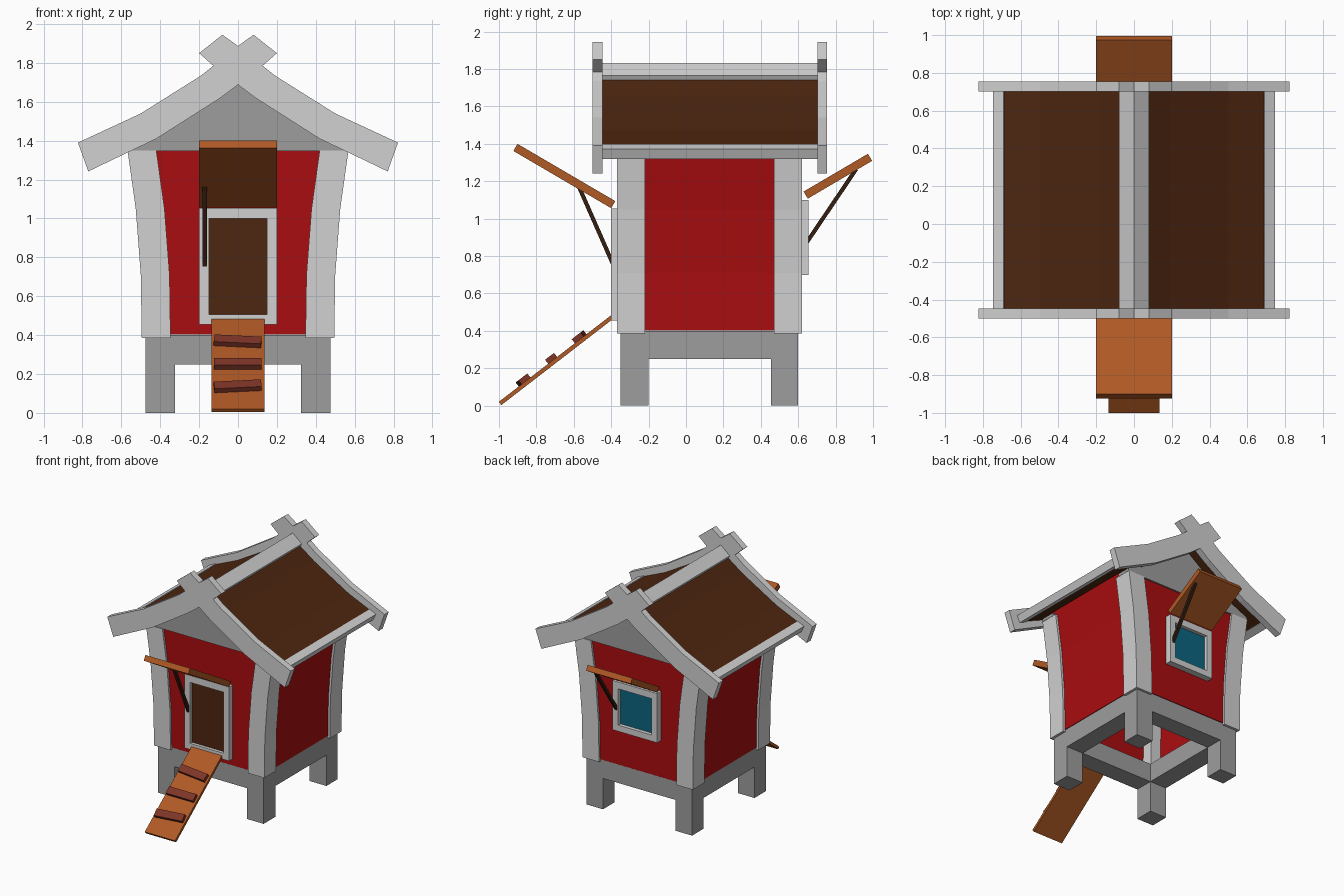
import bpy, bmesh, math
from mathutils import Matrix, Vector

if "Cube" in bpy.data.objects:
    bpy.data.objects.remove(bpy.data.objects["Cube"])


def mat(name, r, g, b):
    m = bpy.data.materials.new(name)
    m.diffuse_color = (r, g, b, 1)
    m.use_nodes = True
    m.node_tree.nodes["Principled BSDF"].inputs["Base Color"].default_value = m.diffuse_color
    return m


LIGHT = mat("light_grey_trim", 0.64, 0.64, 0.64)
GREY = mat("mid_grey_stone", 0.34, 0.34, 0.34)
RED = mat("red_wall", 0.40, 0.004, 0.005)
BROWN = mat("dark_brown", 0.075, 0.019, 0.005)
ORANGE = mat("orange_wood", 0.43, 0.10, 0.018)
TREAD = mat("red_brown_tread", 0.21, 0.035, 0.02)
STRUT = mat("deep_brown_strut", 0.035, 0.013, 0.006)
BLUE = mat("blue_glass", 0.004, 0.13, 0.22)


def finish(name, bm, m):
    bmesh.ops.recalc_face_normals(bm, faces=bm.faces)
    me = bpy.data.meshes.new(name)
    bm.to_mesh(me)
    bm.free()
    me.materials.append(m)
    ob = bpy.data.objects.new(name, me)
    bpy.context.collection.objects.link(ob)
    return ob


def box(name, x, y, z, m):
    """Box from (low, high) ranges."""
    return strip(name, [(x[0], z[0]), (x[1], z[0])], [(x[0], z[1]), (x[1], z[1])], 'y', *y, m)


def strip(name, A, B, axis, lo, hi, m):
    """Solid band between polylines A and B, extruded lo..hi along x or y."""
    bm = bmesh.new()
    put = (lambda p, t: (p[0], t, p[1])) if axis == 'y' else (lambda p, t: (t, p[0], p[1]))
    rings = [[bm.verts.new(put(p, t)) for p, t in ((a, lo), (b, lo), (b, hi), (a, hi))]
             for a, b in zip(A, B)]
    for r, s in zip(rings, rings[1:]):
        for i in range(4):
            j = (i + 1) % 4
            bm.faces.new((r[i], r[j], s[j], s[i]))
    bm.faces.new(rings[0])
    bm.faces.new(rings[-1][::-1])
    return finish(name, bm, m)


def bar(name, p, q, t, x0, x1, m):
    """Slanted board in the y-z plane, thickness t, between x0 and x1."""
    p, q = Vector(p), Vector(q)
    d = (q - p).normalized()
    n = Vector((-d.y, d.x)) * t / 2
    return strip(name, [p - n, q - n], [p + n, q + n], 'x', x0, x1, m)


def flip(pts, s):
    return [(s * x, z) for x, z in pts]


# Base: four legs joined by beams
for x0, x1 in ((-0.475, -0.325), (0.325, 0.475)):
    for y0, y1 in ((-0.35, -0.2), (0.455, 0.6)):
        box("leg", (x0, x1), (y0, y1), (0, 0.4), GREY)
    box("side_beam", (x0, x1), (-0.2, 0.455), (0.25, 0.4), GREY)
for y0, y1 in ((-0.35, -0.2), (0.455, 0.6)):
    box("end_beam", (-0.325, 0.325), (y0, y1), (0.25, 0.4), GREY)

# Flared corner posts and red walls (open underneath)
flare = [(0.495, 0.385), (0.5, 0.71), (0.526, 1.05), (0.568, 1.35)]
wall = [(0.478, 0.402), (0.482, 0.71), (0.508, 1.05), (0.556, 1.39)]
for s in (-1, 1):
    inner = [(x - 0.148, z) for x, z in flare]
    for y0, y1 in ((-0.37, -0.22), (0.47, 0.62)):
        strip("corner_post", flip(flare, s), flip(inner, s), 'y', y0, y1, LIGHT)
    strip("side_wall", flip(wall, s), flip([(x - 0.04, z) for x, z in wall], s),
          'y', -0.3, 0.55, RED)
front = [(x - 0.03, min(z, 1.36)) for x, z in wall]
for y0, y1 in ((-0.353, -0.31), (0.56, 0.603)):
    strip("end_wall", front, flip(front, -1), 'y', y0, y1, RED)

# Gables under the roof
gable = [(-0.57, 1.372), (-0.44, 1.43), (-0.19, 1.58), (0, 1.72),
         (0.19, 1.58), (0.44, 1.43), (0.57, 1.372)]
for y0, y1 in ((-0.365, -0.25), (0.5, 0.615)):
    strip("gable", gable, [(x, 1.348) for x, z in gable], 'y', y0, y1, GREY)

# Roof panels, eave trims, ridge cap and crossing end boards
roof = [(0, 1.79), (0.19, 1.655), (0.5, 1.475), (0.70, 1.388)]
upper = [(0.823, 1.39), (0.5, 1.54), (0.19, 1.735), (0, 1.887), (-0.08, 1.945)]
lower = [(0.77, 1.242), (0.42, 1.41), (0.09, 1.62), (-0.115, 1.775), (-0.2, 1.85)]
for s in (-1, 1):
    strip("roof_panel", flip(roof, s), flip([(x, z - 0.05) for x, z in roof], s),
          'y', -0.45, 0.705, BROWN)
    strip("eave_trim", flip([(0.69, 1.398), (0.747, 1.372)], s),
          flip([(0.665, 1.346), (0.722, 1.32)], s), 'y', -0.45, 0.705, LIGHT)
    for y0, y1 in ((-0.5, -0.447), (0.702, 0.755)):
        strip("end_board", flip(upper, s), flip(lower, s), 'y', y0, y1, LIGHT)
strip("ridge_cap", [(-0.08, 1.765), (0, 1.832), (0.08, 1.765)],
      [(-0.065, 1.738), (0, 1.78), (0.065, 1.738)], 'y', -0.45, 0.705, LIGHT)


# Framed door and window
def framed(name, y0, y1, z0, z1, panel_y, m):
    for x0, x1 in ((-0.2, -0.15), (0.15, 0.2)):
        box(name + "_frame_side", (x0, x1), (y0, y1), (z0, z1), LIGHT)
    for a, b in ((z0, z0 + 0.05), (z1 - 0.055, z1)):
        box(name + "_frame_rail", (-0.15, 0.15), (y0, y1), (a, b), LIGHT)
    box(name + "_panel", (-0.15, 0.15), panel_y, (z0 + 0.05, z1 - 0.055), m)


framed("door", -0.4, -0.33, 0.455, 1.055, (-0.375, -0.33), BROWN)
framed("window", 0.58, 0.655, 0.70, 1.10, (0.58, 0.625), BLUE)

# Raised shutters, each propped by one strut
bar("door_shutter", (-0.912, 1.381), (-0.389, 1.075), 0.044, -0.2, 0.2, ORANGE)
bar("window_shutter", (0.64, 1.126), (0.984, 1.328), 0.044, -0.2, 0.2, ORANGE)
bar("door_strut", (-0.57, 1.165), (-0.385, 0.745), 0.022, -0.182, -0.16, STRUT)
bar("window_strut", (0.91, 1.265), (0.645, 0.872), 0.022, 0.16, 0.182, STRUT)

# Ramp with three crooked treads
p, q = Vector((-0.994, 0.012)), Vector((-0.395, 0.474))
bar("ramp", p, q, 0.022, -0.136, 0.136, ORANGE)
slope = math.atan2(q.y - p.y, q.x - p.x)
for f, tilt in ((0.23, 4.5), (0.48, 0), (0.73, -4.5)):
    c = p.lerp(q, f)
    tread = box("tread", (-0.123, 0.12), (-0.03, 0.03), (0.008, 0.038), TREAD)
    tread.data.transform(Matrix.Translation((0, c.x, c.y))
                         @ Matrix.Rotation(slope, 4, 'X')
                         @ Matrix.Rotation(math.radians(tilt), 4, 'Z'))
